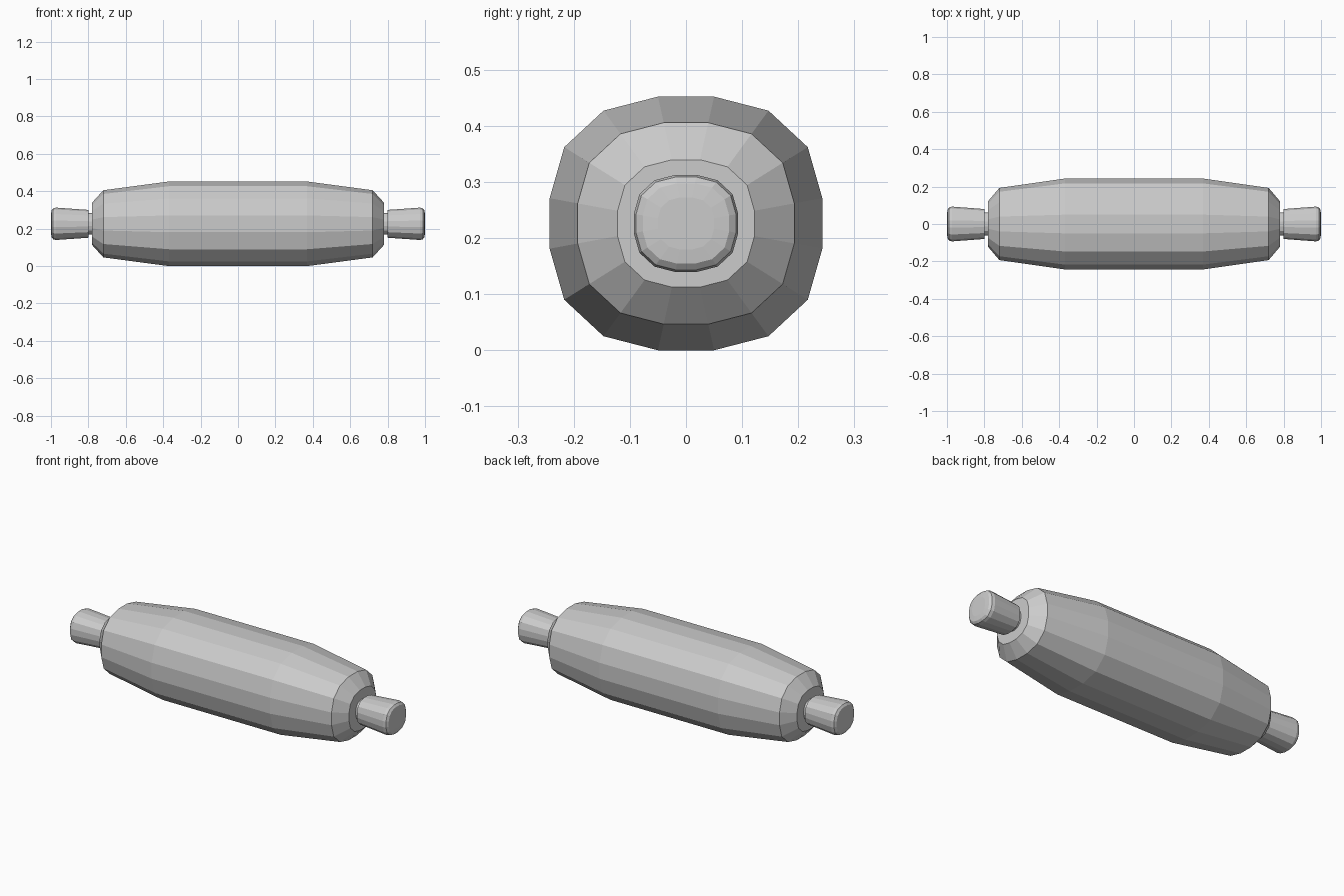
import bpy, bmesh

if "Cube" in bpy.data.objects:
    bpy.data.objects.remove(bpy.data.objects["Cube"])

CENTRE_Z = 0.226

# One grey for the whole pin
grey = bpy.data.materials.new("plain grey")
grey.use_nodes = True
colour = (0.6, 0.6, 0.6, 1)
grey.diffuse_color = colour
grey.node_tree.nodes["Principled BSDF"].inputs["Base Color"].default_value = colour

# Slightly squashed sixteen-sided cross-section, mirrored from one quarter
quarter = [(0.243, 0.045), (0.217, 0.136), (0.147, 0.201), (0.05, 0.226)]
half = quarter + [(-y, z) for y, z in reversed(quarter)]
section = [(y / 0.243, z / 0.243) for y, z in half + [(-y, -z) for y, z in half]]


def loft(name, stations):
    """Skin the cross-section through (x, half width) stations and cap the ends."""
    bm = bmesh.new()
    rings = [[bm.verts.new((x, y * r, z * r + CENTRE_Z)) for y, z in section]
             for x, r in stations]
    n = len(section)
    for a, b in zip(rings, rings[1:]):
        for i in range(n):
            j = (i + 1) % n
            bm.faces.new((a[i], a[j], b[j], b[i]))
    bm.faces.new(rings[0])
    bm.faces.new(rings[-1])
    bmesh.ops.recalc_face_normals(bm, faces=bm.faces)
    mesh = bpy.data.meshes.new(name)
    bm.to_mesh(mesh)
    bm.free()
    mesh.materials.append(grey)
    obj = bpy.data.objects.new(name, mesh)
    bpy.context.collection.objects.link(obj)
    return obj


# Barrel with tapered, chamfered ends
taper = [(0.37, 0.243), (0.72, 0.193), (0.78, 0.122)]
loft("barrel", [(-x, r) for x, r in reversed(taper)] + taper)

# Necks and flared handles with rounded tips
neck = [(0.77, 0.062), (0.81, 0.062)]
handle = [(0.80, 0.080), (0.972, 0.093), (0.988, 0.089), (0.997, 0.077), (1.0, 0.05)]
for side, s in (("left", 1), ("right", -1)):
    loft(side + "_neck", [(s * x, r) for x, r in neck])
    loft(side + "_handle", [(s * x, r) for x, r in handle])
